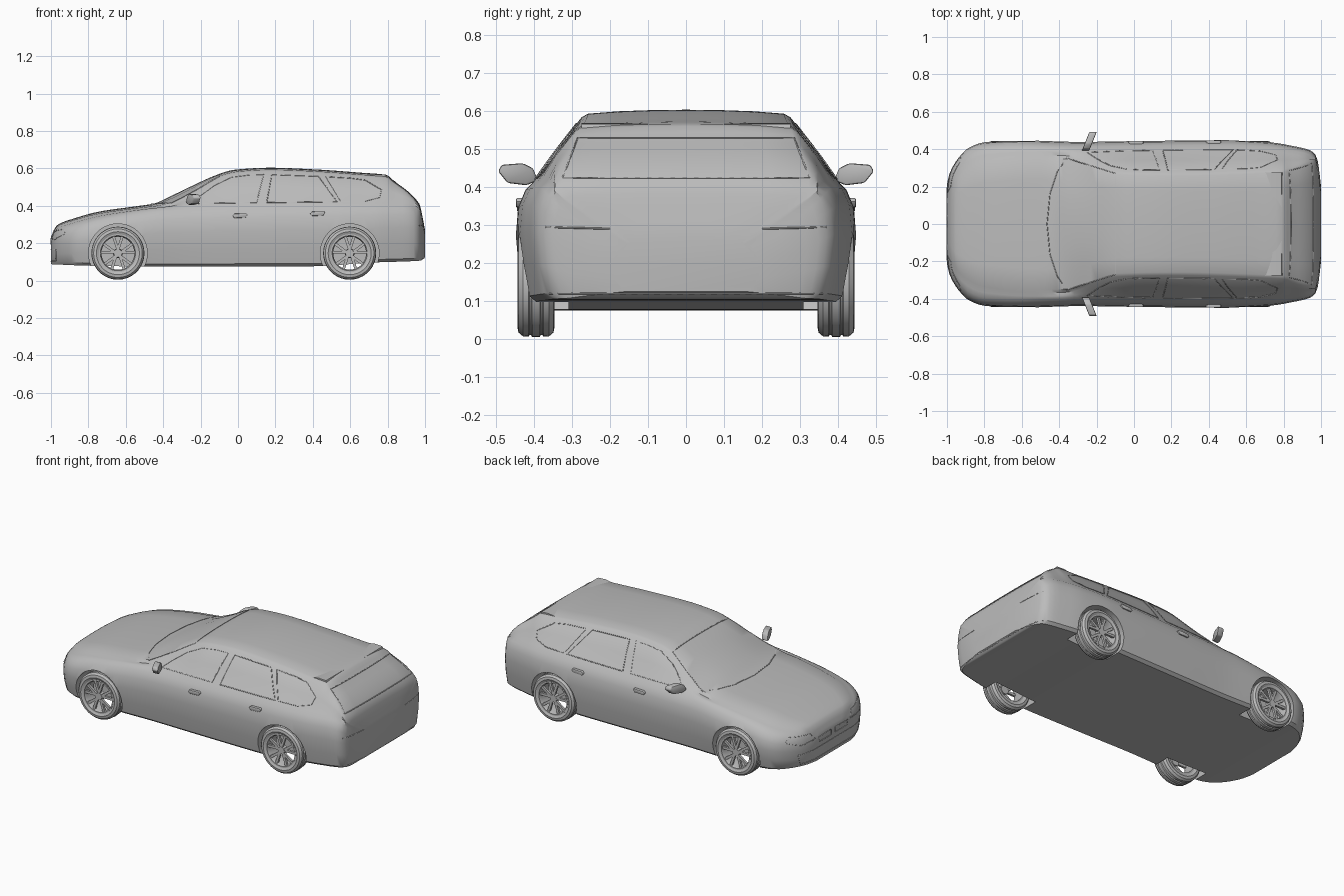
import bpy, bmesh, math
from mathutils import Vector, Matrix
from mathutils.bvhtree import BVHTree

if "Cube" in bpy.data.objects:
    bpy.data.objects.remove(bpy.data.objects["Cube"])

paint = bpy.data.materials.new("grey_paint")
paint.diffuse_color = (0.5, 0.5, 0.5, 1)
paint.use_nodes = True
paint.node_tree.nodes["Principled BSDF"].inputs["Base Color"].default_value = paint.diffuse_color


def make(name, bm, smooth=35):
    bmesh.ops.recalc_face_normals(bm, faces=bm.faces)
    me = bpy.data.meshes.new(name)
    bm.to_mesh(me)
    bm.free()
    me.materials.append(paint)
    ob = bpy.data.objects.new(name, me)
    bpy.context.collection.objects.link(ob)
    bpy.ops.object.select_all(action='DESELECT')
    ob.select_set(True)
    bpy.context.view_layer.objects.active = ob
    if smooth:
        bpy.ops.object.shade_smooth_by_angle(angle=math.radians(smooth))
    return ob


def curve_fn(pts):
    """Smooth interpolation through (x, value) points without overshoot."""
    n = len(pts)
    d = [(pts[i + 1][1] - pts[i][1]) / (pts[i + 1][0] - pts[i][0]) for i in range(n - 1)]
    m = [d[0]] + [0 if a * b <= 0 else 2 * a * b / (a + b) for a, b in zip(d, d[1:])] + [d[-1]]

    def f(x):
        i = max(k for k in range(n - 1) if k == 0 or pts[k][0] <= x)
        h = pts[i + 1][0] - pts[i][0]
        t = (x - pts[i][0]) / h
        return ((2*t**3 - 3*t*t + 1) * pts[i][1] + (t**3 - 2*t*t + t) * h * m[i]
                + (3*t*t - 2*t**3) * pts[i + 1][1] + (t**3 - t*t) * h * m[i + 1])
    return f


# Body guide lines along the length
width = curve_fn([(-1, .20), (-.985, .27), (-.955, .33), (-.92, .375), (-.88, .41), (-.8, .437), (-.61, .447),
                  (-.29, .439), (0, .443), (.51, .448), (.725, .437), (.86, .415), (.94, .395), (.97, .37),
                  (.985, .32), (1, .20)])
top = curve_fn([(-1, .235), (-.97, .295), (-.87, .335), (-.74, .37), (-.53, .4), (-.45, .412), (-.36, .452),
                (-.26, .5), (-.11, .567), (-.02, .593), (.17, .604), (.43, .594), (.65, .578), (.795, .566),
                (.82, .545), (.97, .41), (.985, .35), (1, .27)])
belt = curve_fn([(-1, .215), (-.97, .265), (-.87, .30), (-.74, .335), (-.53, .37), (-.36, .392), (0, .405),
                 (.8, .415), (.9, .415), (.97, .385), (1, .25)])
rail_y = curve_fn([(-1, .12), (-.95, .24), (-.8, .33), (-.47, .362), (-.36, .36), (-.1, .277), (.2, .27),
                   (.79, .288), (.97, .335), (1, .14)])
rail_z = curve_fn([(-1, .23), (-.97, .285), (-.87, .323), (-.74, .356), (-.53, .386), (-.36, .405), (-.1, .555),
                   (0, .58), (.17, .59), (.43, .58), (.65, .564), (.795, .552), (.82, .535), (.97, .398), (1, .262)])
floor = curve_fn([(-1, .088), (-.8, .08), (-.4, .075), (.4, .077), (.72, .097), (.975, .107), (1, .125)])


def section(x):
    w, zt, zb, yr, zr, z0 = (f(x) for f in (width, top, belt, rail_y, rail_z, floor))
    yb = max(w - .045, yr + .01)
    h = zb - z0
    half = [(w - .04, z0), (w - .022, z0 + .015), (w - .008, z0 + .3 * h), (w, z0 + .58 * h),
            (w - .006, z0 + .8 * h), ((w + yb) / 2 - .003, z0 + .94 * h), (yb, zb),
            ((yb + yr) / 2 + .006, (zb + zr) / 2), (yr + .005, zr - .006), (yr - .012, zr + .25 * (zt - zr)),
            (yr * .66, zt - .3 * (zt - zr)), (yr * .33, zt - .07 * (zt - zr))]
    return half + [(0, zt)] + [(-y, z) for y, z in reversed(half)]


xs = sorted({-1, -.993, -.985, -.97, -.955, -.94, .805, .955, .97, .978, .985, .993, 1}
            | {round(-.92 + .03 * i, 3) for i in range(63)})
bm = bmesh.new()
rings = [[bm.verts.new((x, y, z)) for y, z in section(x)] for x in xs]
n = len(rings[0])
for a, b in zip(rings, rings[1:]):
    for i in range(n):
        bm.faces.new((a[i], a[(i + 1) % n], b[(i + 1) % n], b[i]))
bm.faces.new(rings[0])
bm.faces.new(rings[-1])
bmesh.ops.recalc_face_normals(bm, faces=bm.faces)
surface = BVHTree.FromBMesh(bm)
body = make("body_shell", bm, 0)

# Wheel arches cut out of the body
WHEELS = [(-.642, -1), (-.642, 1), (.597, -1), (.597, 1)]
for wx, s in WHEELS:
    bm = bmesh.new()
    bmesh.ops.create_cone(bm, cap_ends=True, segments=48, radius1=.157, radius2=.157, depth=.25,
                          matrix=Matrix.Translation((wx, s * .435, .147)) @ Matrix.Rotation(math.pi / 2, 4, 'X'))
    cutter = make("arch_cutter", bm, 0)
    bpy.context.view_layer.objects.active = body
    mod = body.modifiers.new("arch", 'BOOLEAN')
    mod.operation, mod.solver, mod.object = 'DIFFERENCE', 'EXACT', cutter
    bpy.ops.object.modifier_apply(modifier="arch")
    bpy.data.objects.remove(cutter)
bpy.ops.object.select_all(action='DESELECT')
body.select_set(True)
bpy.ops.object.shade_smooth_by_angle(angle=math.radians(32))


# Seams: thin trim lines laid on the body surface
def seam(name, pts, axis, sign, closed=False, r=.0025):
    pts = [Vector(p) for p in pts]
    if closed:
        pts.append(pts[0])
    path = []
    for a, b in zip(pts, pts[1:]):
        k = max(1, int((b - a).length / .03))
        path += [a.lerp(b, i / k) for i in range(k)]
    path.append(pts[-1])
    d = Vector((0, 0, 0))
    d[axis] = -sign
    hits = []
    for p in path:
        o = list(p)
        o.insert(axis, 2 * sign)
        hit = surface.ray_cast(Vector(o), d)[0]
        if hit:
            hits.append(hit)
    cu = bpy.data.curves.new(name, 'CURVE')
    cu.dimensions, cu.bevel_depth, cu.bevel_resolution = '3D', r, 0
    sp = cu.splines.new('POLY')
    sp.points.add(len(hits) - 1)
    for q, h in zip(sp.points, hits):
        q.co = (*h, 1)
    cu.materials.append(paint)
    bpy.context.collection.objects.link(bpy.data.objects.new(name, cu))


FRONT_WINDOW = [(-.25, .412), (-.2, .455), (-.125, .51), (-.035, .553), (.06, .565), (.137, .567), (.1, .417)]
REAR_WINDOW = [(.153, .417), (.18, .567), (.43, .558), (.53, .422)]
CARGO_WINDOW = [(.55, .424), (.47, .555), (.6, .548), (.68, .537), (.767, .485), (.757, .445), (.676, .424)]
for s in (-1, 1):
    seam("front_window_trim", FRONT_WINDOW, 1, s, True)
    seam("rear_window_trim", REAR_WINDOW, 1, s, True)
    seam("cargo_window_trim", CARGO_WINDOW, 1, s, True)
    seam("grille_trim", [(s * .02, .195), (s * .02, .228), (s * .14, .225), (s * .13, .195)], 0, -1, True)
    seam("headlamp_trim", [(s * .17, .225), (s * .2, .262), (s * .33, .275), (s * .36, .25), (s * .28, .22)],
         0, -1, True)
    seam("tail_lamp_trim", [(s * .2, .29), (s * .37, .295)], 0, 1)
seam("lower_intake_trim", [(-.28, .105), (-.3, .165), (.3, .165), (.28, .105)], 0, -1, True)
seam("windscreen_trim", [(-.1, -.27), (-.36, -.352), (-.41, -.28), (-.45, -.16), (-.465, 0), (-.45, .16),
                         (-.41, .28), (-.36, .352), (-.1, .27)], 2, 1, True)
seam("tailgate_window_trim", [(-.325, .425), (-.285, .53), (.285, .53), (.325, .425)], 0, 1, True)
seam("bumper_seam", [(-.36, .12), (.36, .12)], 0, 1)


def prism(name, pts, thick, place, bevel):
    """Extrude an outline; place maps (u, v, t) to a position."""
    bm = bmesh.new()
    a, b = ([bm.verts.new(place(u, v, t)) for u, v in pts] for t in (-thick / 2, thick / 2))
    bm.faces.new(a)
    bm.faces.new(b)
    for i in range(len(pts)):
        j = (i + 1) % len(pts)
        bm.faces.new((a[i], a[j], b[j], b[i]))
    bmesh.ops.recalc_face_normals(bm, faces=bm.faces)
    if bevel:
        bmesh.ops.bevel(bm, geom=bm.edges[:], offset=bevel, segments=2, affect='EDGES', profile=.5)
    return make(name, bm)


# Roof spoiler lip over the tailgate
prism("roof_spoiler", [(.70, .560), (.76, .569), (.808, .566), (.812, .555), (.805, .543), (.72, .535)], .55,
      lambda u, v, t: (u - .25 * t * t, t, v), 0)

# Door mirrors and handles
MIRROR = [(.39, .418), (.403, .45), (.43, .463), (.485, .459), (.495, .442), (.47, .411), (.42, .405)]
HANDLE = [(-.04, 0), (-.03, .011), (.035, .013), (.042, .004), (.03, -.01), (-.03, -.012)]
for s in (-1, 1):
    prism("door_mirror", MIRROR, .04, lambda u, v, t: (-.26 + (u - .39) * .4 + t, s * u, v), .006)
    for hx, hz in ((.01, .347), (.425, .358)):
        hy = surface.ray_cast(Vector((hx, 2 * s, hz)), Vector((0, -s, 0)))[0].y
        prism("door_handle", HANDLE, .022, lambda u, v, t: (hx + u, hy + t, hz + v), .003)


# Wheels: tyre, rim barrel, hub and five split spokes (outer side faces -y)
def lathe(bm, profile, seg=36):
    loops = []
    for i in range(seg):
        a = 2 * math.pi * i / seg
        loops.append([bm.verts.new((r * math.cos(a), y, r * math.sin(a))) for r, y in profile])
    for i in range(seg):
        a, b = loops[i], loops[(i + 1) % seg]
        for j in range(len(profile)):
            k = (j + 1) % len(profile)
            bm.faces.new((a[j], a[k], b[k], b[j]))


TYRE = [(.1, -.042), (.115, -.049), (.13, -.046), (.14, -.034), (.141, -.02), (.136, -.017), (.136, -.013),
        (.142, -.01), (.142, .01), (.136, .013), (.136, .017), (.141, .02), (.14, .034), (.13, .046),
        (.115, .049), (.1, .042)]
RIM = [(.102, -.044), (.094, -.044), (.088, -.03), (.09, .042), (.102, .042)]
for wx, s in WHEELS:
    turn = Matrix.Translation((wx, s * .395, .147)) @ Matrix.Rotation(0 if s < 0 else math.pi, 4, 'Z')
    bm = bmesh.new()
    lathe(bm, TYRE)
    make("tyre", bm).matrix_world = turn
    bm = bmesh.new()
    lathe(bm, RIM)
    bmesh.ops.create_cone(bm, cap_ends=True, segments=20, radius1=.026, radius2=.022, depth=.03,
                          matrix=Matrix.Translation((0, -.025, 0)) @ Matrix.Rotation(math.pi / 2, 4, 'X'))
    for i in range(5):
        for split in (-.26, .26):
            a = 2 * math.pi * i / 5 + math.pi / 2
            p = Vector((.018 * math.cos(a), -.03, .018 * math.sin(a)))
            q = Vector((.094 * math.cos(a + split), -.034, .094 * math.sin(a + split)))
            d = q - p
            rot = Matrix.Rotation(-math.atan2(d.z, d.x), 4, 'Y')
            bmesh.ops.create_cube(bm, size=1, matrix=Matrix.Translation((p + q) / 2) @ rot
                                  @ Matrix.Diagonal((d.length, .014, .015, 1)))
    make("wheel_rim", bm).matrix_world = turn
